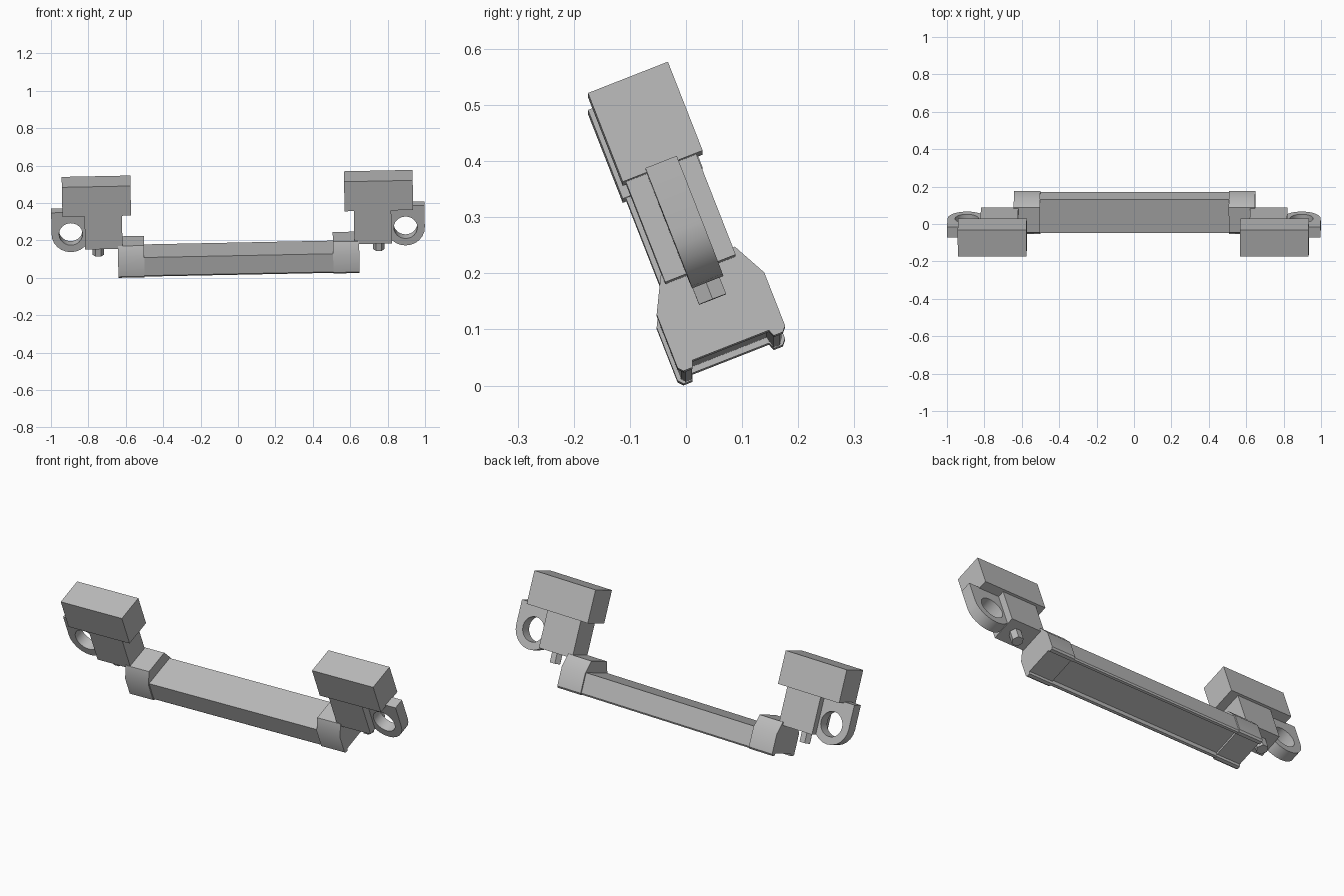
import bpy
import bmesh
from math import pi, cos, sin, radians
from mathutils import Matrix, Vector

cube = bpy.data.objects.get("Cube")
if cube:
    bpy.data.objects.remove(cube, do_unlink=True)

grey = bpy.data.materials.new("plain grey")
grey.use_nodes = True
grey.diffuse_color = (0.5, 0.5, 0.5, 1)
grey.node_tree.nodes["Principled BSDF"].inputs["Base Color"].default_value = (0.5, 0.5, 0.5, 1)

# The whole assembly leans back and rolls slightly
POSE = (Matrix.Translation((0.006, 0, 0.002))
        @ Matrix.Rotation(-0.02, 4, "Y") @ Matrix.Rotation(radians(21.4), 4, "X"))


def prism(name, loops, to_3d, start, end, side=1):
    """Extrude outlines (the first may hold holes) from start to end."""
    bm = bmesh.new()
    edges = []
    for loop in loops:
        vs = [bm.verts.new(to_3d(a, b, start)) for a, b in loop]
        edges += [bm.edges.new((vs[i - 1], vs[i])) for i in range(len(vs))]
    bmesh.ops.triangle_fill(bm, edges=edges, use_beauty=True)
    ext = bmesh.ops.extrude_face_region(bm, geom=bm.faces[:])
    new_verts = [g for g in ext["geom"] if isinstance(g, bmesh.types.BMVert)]
    shift = Vector(to_3d(0, 0, end)) - Vector(to_3d(0, 0, start))
    bmesh.ops.translate(bm, verts=new_verts, vec=shift)
    bmesh.ops.transform(bm, matrix=POSE @ Matrix.Diagonal((side, 1, 1, 1)), verts=bm.verts)
    bmesh.ops.recalc_face_normals(bm, faces=bm.faces)
    mesh = bpy.data.meshes.new(name)
    bm.to_mesh(mesh)
    bm.free()
    mesh.materials.append(grey)
    obj = bpy.data.objects.new(name, mesh)
    bpy.context.collection.objects.link(obj)
    bpy.ops.object.select_all(action="DESELECT")
    obj.select_set(True)
    bpy.context.view_layer.objects.active = obj
    bpy.ops.object.shade_smooth_by_angle(angle=radians(35))
    return obj


def along_x(y, z, x):
    return (x, y, z)


def along_y(x, z, y):
    return (x, y, z)


def along_z(x, y, z):
    return (x, y, z)


def rect(a0, a1, b0, b1):
    return [(a0, b0), (a1, b0), (a1, b1), (a0, b1)]


def arc(cx, cy, r, a0, a1, n):
    return [(cx + r * cos(a0 + (a1 - a0) * i / n), cy + r * sin(a0 + (a1 - a0) * i / n))
            for i in range(n + 1)]


def symmetric(half, mid=0.095):
    return half + [(2 * mid - y, z) for y, z in reversed(half)]


# Long bar with a channel along its underside
bar = symmetric([(0.022, 0.035), (0.017, 0.014), (0.005, 0.014), (-0.001, 0.022), (-0.001, 0.126)])
prism("bar", [bar], along_x, -0.51, 0.51)

cap = symmetric([(0.022, 0.024), (0.017, 0.012), (0.0, 0.012), (-0.008, 0.021),
                 (-0.008, 0.123), (0.024, 0.185)])
ear = [(0.79, 0.367), (0.79, 0.242)] + arc(0.895, 0.242, 0.103, pi, 2 * pi, 12)[1:] + [(0.998, 0.367)]
hole = arc(0.895, 0.242, 0.063, 0, 2 * pi, 24)[:-1]
hexagon = arc(0.75, 0.094, 0.03, 0, 2 * pi, 6)[:-1]

for label, side in (("left", 1), ("right", -1)):
    prism(label + "_end_cap", [cap], along_x, 0.505, 0.645, side)
    prism(label + "_bracket", [rect(0.026, 0.161, 0.168, 0.365)], along_x, 0.62, 0.82, side)
    prism(label + "_top_block", [rect(0.02, 0.173, 0.36, 0.53)], along_x, 0.571, 0.938, side)
    prism(label + "_ear", [ear, hole], along_y, 0.066, 0.126, side)
    prism(label + "_pin", [hexagon], along_z, 0.11, 0.19, side)
